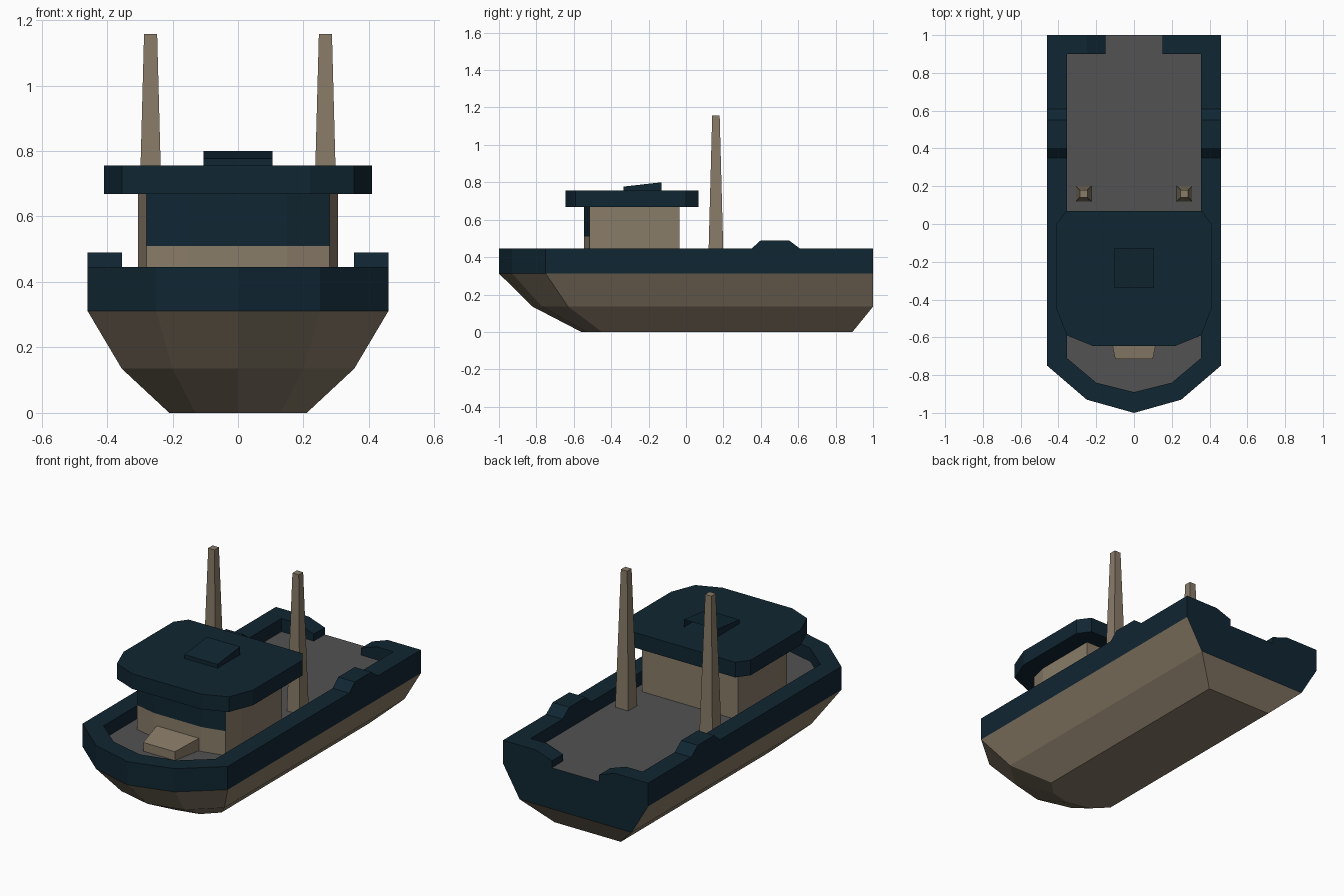
import bpy
import bmesh
from mathutils import Vector

cube = bpy.data.objects.get("Cube")
if cube:
    bpy.data.objects.remove(cube, do_unlink=True)


def make_material(name, rgb):
    m = bpy.data.materials.new(name)
    m.use_nodes = True
    m.diffuse_color = (*rgb, 1)
    bsdf = next(n for n in m.node_tree.nodes if n.type == "BSDF_PRINCIPLED")
    bsdf.inputs["Base Color"].default_value = (*rgb, 1)
    return m


TAN = make_material("tan", (0.25, 0.2, 0.14))
NAVY = make_material("navy", (0.005, 0.019, 0.032))
GRAY = make_material("deck gray", (0.085, 0.085, 0.085))


def mirrored(half):
    """Close a half outline, listed from stern to bow, across x = 0."""
    return half + [(-x, y) for x, y in reversed(half) if abs(x) > 1e-6]


def at(outline, z):
    return [(x, y, z) for x, y in outline]


def loft(name, rings, mats, rule=None, edit=None):
    """Skin equal-length rings, cap both ends, colour faces by rule."""
    bm = bmesh.new()
    loops = [[bm.verts.new(p) for p in ring] for ring in rings]
    n = len(loops[0])
    for a, b in zip(loops, loops[1:]):
        for i in range(n):
            j = (i + 1) % n
            bm.faces.new((a[i], a[j], b[j], b[i]))
    bm.faces.new(loops[0][::-1])
    bm.faces.new(loops[-1])
    bmesh.ops.recalc_face_normals(bm, faces=bm.faces)
    bm.normal_update()
    if edit:
        edit(bm)
    if rule:
        for f in bm.faces:
            f.material_index = rule(f.normal, f.calc_center_median())
    mesh = bpy.data.meshes.new(name)
    bm.to_mesh(mesh)
    bm.free()
    for m in mats:
        mesh.materials.append(m)
    obj = bpy.data.objects.new(name, mesh)
    bpy.context.collection.objects.link(obj)
    return obj


DECK, RAIL = 0.37, 0.445

# Hull: tapered bottom, navy band and transom, gray deck on top
bottom = mirrored([(0.21, 0.89), (0.21, -0.45), (0.13, -0.53), (0, -0.56)])
chine = mirrored([(0.355, 1), (0.355, -0.63), (0.2, -0.77), (0, -0.82)])
side = [(0.46, 1), (0.46, -0.75), (0.25, -0.93), (0, -1)]
sheer = mirrored(side)


def hull_rule(normal, centre):
    if normal.z > 0.9:
        return 2
    return 1 if centre.z > 0.31 or normal.y > 0.9 else 0


loft("hull", [at(bottom, 0), at(chine, 0.135), at(sheer, 0.312), at(sheer, DECK)],
     [TAN, NAVY, GRAY], hull_rule)

# Bulwark: one open ring, with a gap at the stern
inner = [(0.355, 0.9), (0.355, -0.71), (0.2, -0.84), (0, -0.89)]
outer_path = mirrored([(0.25, 1)] + side)
inner_path = mirrored([(0.25, 0.9)] + inner)
wall = outer_path + inner_path[::-1]
loft("bulwark", [at(wall, DECK), at(wall, RAIL)], [NAVY])

# Paired parts: sloped stern ends, raised rail humps, masts
for s, label in ((1, "left"), (-1, "right")):
    end = [(0.25, DECK), (0.25, RAIL), (0.15, 0.41), (0.15, DECK)]
    loft(label + "_stern_end", [[(s * x, y, z) for x, z in end] for y in (0.9, 1)], [NAVY])
    hump = [(0.35, RAIL), (0.4, 0.49), (0.55, 0.49), (0.61, RAIL)]
    loft(label + "_rail_hump", [[(s * x, y, z) for y, z in hump] for x in (0.355, 0.46)], [NAVY])

    def square(r, z):
        return [(s * 0.267 + r * i, 0.16 + r * j, z)
                for i, j in ((-1, -1), (1, -1), (1, 1), (-1, 1))]
    loft(label + "_mast", [square(0.041, DECK), square(0.02, 1.157)], [TAN])

# Cabin with a wraparound navy windscreen
cabin = mirrored([(0.305, -0.035), (0.305, -0.41), (0.28, -0.515), (0.15, -0.545)])
loft("cabin", [at(cabin, z) for z in (DECK, 0.51, 0.67)], [TAN, NAVY],
     lambda n, c: 1 if n.y < -0.9 and c.z > 0.51 else 0)

# Overhanging roof
roof = mirrored([(0.36, 0.068), (0.41, 0.0), (0.41, -0.45), (0.355, -0.59), (0.22, -0.645)])
loft("roof", [at(roof, 0.668), at(roof, 0.755)], [NAVY])


# Roof scoop, hollow toward the stern
def hollow_back(bm):
    back = max(bm.faces, key=lambda f: f.normal.y)
    bmesh.ops.inset_region(bm, faces=[back], thickness=0.01)
    bmesh.ops.translate(bm, verts=back.verts, vec=Vector((0, -0.1, 0)))
    for v in back.verts:
        v.co.z = min(v.co.z, 0.775)
    bm.normal_update()


scoop = [(-0.335, 0.755), (-0.335, 0.777), (-0.13, 0.8), (-0.13, 0.755)]
loft("roof_scoop", [[(x, y, z) for y, z in scoop] for x in (-0.105, 0.105)],
     [NAVY], edit=hollow_back)

# Foredeck hatch, tapering forward
hatch_base = mirrored([(0.137, -0.53), (0.1, -0.715)])
loft("foredeck_hatch",
     [at(hatch_base, DECK), [(x, y, 0.443 if y > -0.6 else 0.42) for x, y in hatch_base]],
     [TAN])
